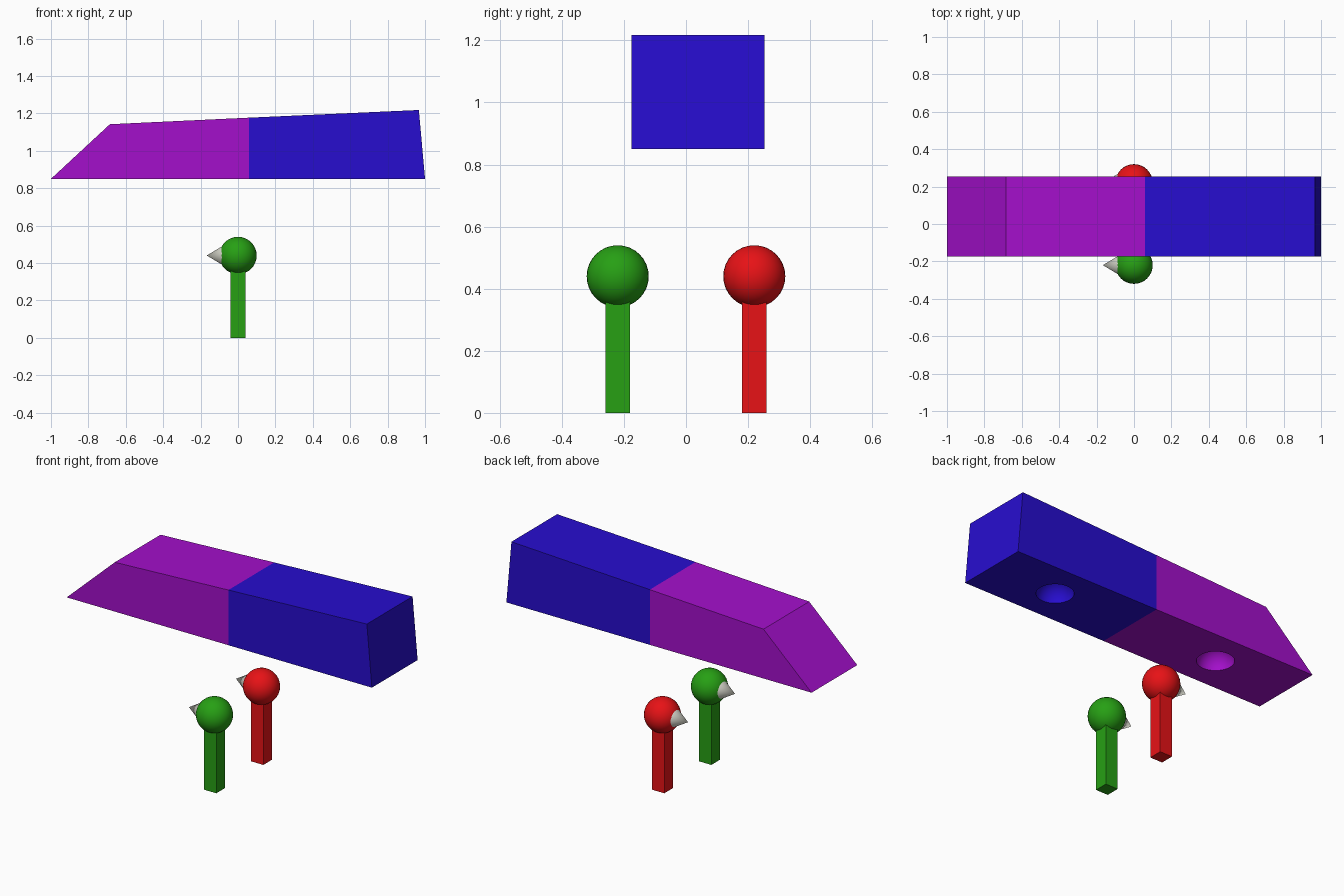
import bpy
import bmesh
from math import radians, pi

cube = bpy.data.objects.get("Cube")
if cube:
    bpy.data.objects.remove(cube, do_unlink=True)


def material(name, r, g, b):
    mat = bpy.data.materials.new(name)
    mat.use_nodes = True
    mat.diffuse_color = (r, g, b, 1)
    mat.node_tree.nodes["Principled BSDF"].inputs["Base Color"].default_value = (r, g, b, 1)
    return mat


blue = material("blue", 0.02, 0.004, 0.62)
purple = material("purple", 0.37, 0.005, 0.6)
green = material("green", 0.02, 0.35, 0.007)
red = material("red", 0.8, 0.006, 0.008)
grey = material("pale grey", 0.7, 0.7, 0.62)


def finish(name, mat, smooth=False):
    obj = bpy.context.object
    obj.name = obj.data.name = name
    obj.data.materials.append(mat)
    if smooth:
        bpy.ops.object.shade_smooth_by_angle(angle=radians(30))
    return obj


# Overhead block: side profile split into nose and tail, extruded along y
SPLIT, FRONT, BACK = 0.06, -0.175, 0.253
nose = [(-1, 0.85), (SPLIT, 0.85), (SPLIT, 1.177), (-0.685, 1.142)]
tail = [(SPLIT, 0.85), (1, 0.85), (0.967, 1.218), (SPLIT, 1.177)]
bm = bmesh.new()
faces = [bm.faces.new([bm.verts.new((x, FRONT, z)) for x, z in half]) for half in (nose, tail)]
bmesh.ops.remove_doubles(bm, verts=bm.verts, dist=0.0001)
new = bmesh.ops.extrude_face_region(bm, geom=bm.faces[:], use_keep_orig=True)["geom"]
bmesh.ops.translate(bm, verts=[v for v in new if isinstance(v, bmesh.types.BMVert)],
                    vec=(0, BACK - FRONT, 0))
bmesh.ops.recalc_face_normals(bm, faces=bm.faces[:])
mesh = bpy.data.meshes.new("overhead_block")
bm.to_mesh(mesh)
bm.free()
block = bpy.data.objects.new("overhead_block", mesh)
bpy.context.collection.objects.link(block)

# Two round sockets hollowed into the underside
for x in (-0.52, 0.57):
    bpy.ops.mesh.primitive_uv_sphere_add(segments=32, ring_count=17, radius=0.1,
                                         location=(x, 0.04, 0.85))
    cutter = bpy.context.object
    cutter.hide_render = True
    bpy.ops.object.shade_smooth()
    bpy.ops.object.select_all(action="DESELECT")
    bpy.context.view_layer.objects.active = block
    block.select_set(True)
    mod = block.modifiers.new("socket", "BOOLEAN")
    mod.operation, mod.solver, mod.object = "DIFFERENCE", "EXACT", cutter
    bpy.ops.object.modifier_apply(modifier=mod.name)
    bpy.data.objects.remove(cutter, do_unlink=True)

# Purple nose, blue tail
block.data.materials.clear()
block.data.materials.append(purple)
block.data.materials.append(blue)
for poly in block.data.polygons:
    poly.material_index = int(poly.center.x > SPLIT)

# Two standing figures: square post, round head, cone beak facing the nose
HEAD_Z = 0.44
for name, y, mat in (("front", -0.22, green), ("back", 0.22, red)):
    bpy.ops.mesh.primitive_cube_add(size=1, location=(0, y, 0.18))
    post = finish(name + "_post", mat)
    post.scale = (0.08, 0.08, 0.36)

    bpy.ops.mesh.primitive_uv_sphere_add(segments=32, ring_count=16, radius=0.1,
                                         location=(0, y, HEAD_Z))
    finish(name + "_head", mat, smooth=True)

    bpy.ops.mesh.primitive_cone_add(vertices=32, radius1=0.06, radius2=0, depth=0.1,
                                    location=(-0.117, y, HEAD_Z), rotation=(0, -pi / 2, 0))
    finish(name + "_beak", grey, smooth=True)
